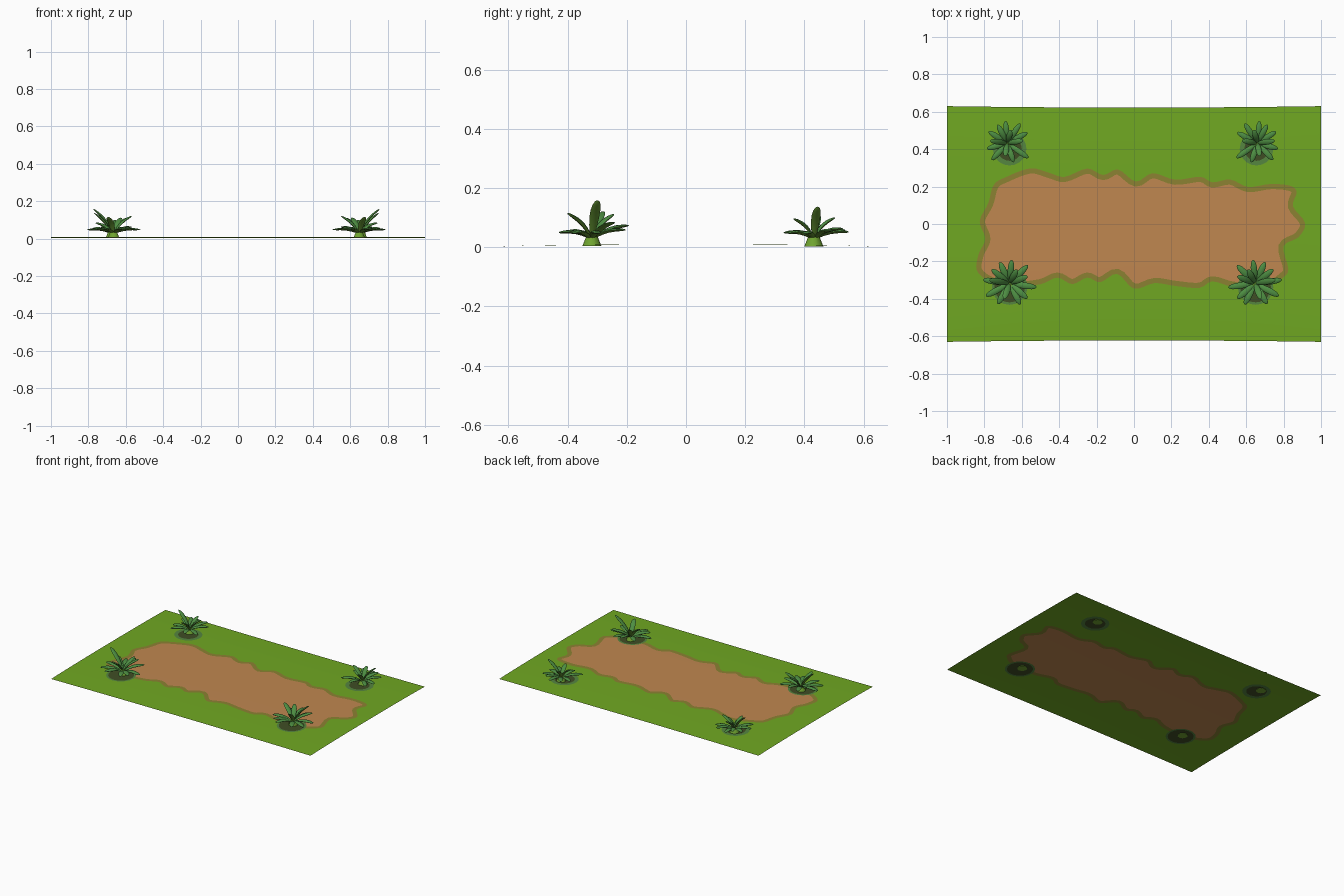
import bpy, bmesh, math
from mathutils import Vector, Matrix
from mathutils.geometry import delaunay_2d_cdt

if "Cube" in bpy.data.objects:
    bpy.data.objects.remove(bpy.data.objects["Cube"])


def material(name, rgb):
    m = bpy.data.materials.new(name)
    m.diffuse_color = (*rgb, 1)
    m.use_nodes = True
    m.node_tree.nodes["Principled BSDF"].inputs["Base Color"].default_value = m.diffuse_color
    return m


GRASS = material("grass green", (0.162, 0.392, 0.016))
DIRT = material("dirt brown", (0.527, 0.242, 0.08))
RIM = material("dirt rim olive", (0.262, 0.223, 0.032))
RING = material("shaded grass", (0.09, 0.235, 0.05))
CORE = material("dark soil", (0.05, 0.075, 0.018))
LEAF = material("leaf green", (0.075, 0.27, 0.055))
UNDER = material("leaf underside", (0.12, 0.28, 0.03))
STEM = material("stem light green", (0.16, 0.37, 0.03))


def height(x, y):
    return 0.003 + 0.007 * max(0, 1 - (y / 0.63) ** 2) ** 0.7 * (1 - 0.15 * x * x)


def finish(bm, name, mats, smooth=None):
    me = bpy.data.meshes.new(name)
    bm.to_mesh(me)
    bm.free()
    for m in mats:
        me.materials.append(m)
    ob = bpy.data.objects.new(name, me)
    bpy.context.collection.objects.link(ob)
    if smooth:
        bpy.ops.object.select_all(action='DESELECT')
        ob.select_set(True)
        bpy.context.view_layer.objects.active = ob
        bpy.ops.object.shade_smooth_by_angle(angle=math.radians(smooth))
    return ob


# Outline of the dirt patch, smoothed, with an inner line for the rim
PTS = [(-.75, .21), (-.69, .25), (-.555, .3), (-.45, .275), (-.37, .255), (-.25, .3),
       (-.165, .265), (-.085, .295), (.01, .23), (.1, .275), (.22, .24), (.355, .255),
       (.42, .225), (.515, .24), (.61, .2), (.73, .215), (.835, .205), (.87, .17),
       (.85, .095), (.915, .005), (.88, -.07), (.8, -.12), (.825, -.24), (.8, -.285),
       (.72, -.33), (.54, -.34), (.42, -.31), (.35, -.345), (.22, -.335), (.11, -.32),
       (0, -.35), (-.09, -.27), (-.18, -.315), (-.25, -.29), (-.33, -.325), (-.41, -.29),
       (-.5, -.325), (-.66, -.34), (-.77, -.31), (-.84, -.25), (-.83, -.16), (-.795, -.08),
       (-.825, .015), (-.78, .11)]


def smooth_loop(pts, n=4):
    p = [Vector(q) for q in pts]
    out = []
    for i in range(len(p)):
        a, b, c, d = (p[(i + k - 1) % len(p)] for k in range(4))
        for j in range(n):
            t = j / n
            out.append(0.5 * (2 * b + (c - a) * t + (2 * a - 5 * b + 4 * c - d) * t * t
                              + (3 * b - a - 3 * c + d) * t ** 3))
    return out


def inset(loop, w):
    out = []
    for i, p in enumerate(loop):
        d = (loop[(i + 2) % len(loop)] - loop[i - 2]).normalized()
        out.append(p + Vector((d.y, -d.x)) * w)   # loop runs clockwise
    return out


def circle(cx, cy, r, n=20):
    return [Vector((cx + r * math.cos(2 * math.pi * i / n),
                    cy + r * math.sin(2 * math.pi * i / n))) for i in range(n)]


def inside(p, loop):
    hit = False
    for i, b in enumerate(loop):
        a = loop[i - 1]
        if (a.y > p.y) != (b.y > p.y) and p.x < (b.x - a.x) * (p.y - a.y) / (b.y - a.y) + a.x:
            hit = not hit
    return hit


# Ground sheet cut along all painted outlines; later regions override earlier ones
outer = smooth_loop(PTS)
regions = [(outer, 1), (inset(outer, 0.028), 2)]
for cx, cy, core, ring in ((-.665, .405, .065, .09), (.655, .405, .065, .09),
                           (-.665, -.34, .082, .095), (.65, -.34, .082, .095)):
    regions += [(circle(cx, cy, ring), 3), (circle(cx, cy, core), 4)]
coords, edges = [], []
border = [Vector((-1 + i / 8, s * 0.63)) for s in (-1, 1) for i in range(17)]
coords += border + [Vector((-1 + i / 8, -0.63 + j * 0.105)) for i in range(17) for j in range(1, 12)]
for loop, _ in regions:
    k, n = len(coords), len(loop)
    coords += loop
    edges += [(k + i, k + (i + 1) % n) for i in range(n)]
vs, _, fs, *_ = delaunay_2d_cdt(coords, edges, [], 0, 1e-5)
bm = bmesh.new()
bv = [bm.verts.new((v.x, v.y * (1 - 0.012 * (1 - v.x ** 2)), height(v.x, v.y))) for v in vs]
for f in fs:
    c = sum((vs[i] for i in f), Vector((0, 0))) / len(f)
    face = bm.faces.new([bv[i] for i in f])
    for loop, idx in regions:
        if inside(c, loop):
            face.material_index = idx
    face.normal_update()
    if face.normal.z < 0:
        face.normal_flip()
finish(bm, "ground", [GRASS, RIM, DIRT, RING, CORE], 40)


# Plants: fleshy leaves around a short stem
def add_leaf(bm, yaw, elev, length, width):
    res = bmesh.ops.create_uvsphere(bm, u_segments=8, v_segments=8, radius=1)
    verts = res["verts"]
    rot = Matrix.Rotation(math.radians(yaw), 3, 'Z') @ Matrix.Rotation(-math.radians(elev), 3, 'Y')
    faces = {f for v in verts for f in v.link_faces}
    for f in faces:
        f.material_index = 1 if f.calc_center_median().x < -0.15 else 0
    for v in verts:
        x, y, z = v.co
        t = (z + 1) / 2
        fat = 0.65 + 0.45 * t
        v.co = rot @ Vector((t * length, -y * width * fat,
                             x * 0.007 * fat + 0.012 * math.sin(math.pi * t)))
        v.co += Vector((0, 0, 0.022))


def plant(name, cx, cy, side, leaves, width):
    bm = bmesh.new()
    for yaw, elev, length in leaves:
        add_leaf(bm, yaw, elev, length, width)
    stem = bmesh.ops.create_cone(bm, cap_ends=True, segments=10, radius1=0.032, radius2=0.018,
                                 depth=0.035, matrix=Matrix.Translation((0, 0, 0.0165)))
    for f in {f for v in stem["verts"] for f in v.link_faces}:
        f.material_index = 2
    for v in bm.verts:
        v.co.x *= side
    bmesh.ops.recalc_face_normals(bm, faces=bm.faces)
    ob = finish(bm, name, [LEAF, UNDER, STEM], 50)
    ob.location = (cx, cy, height(cx, cy) - 0.003)


# yaw, elevation, length; the left plants are mirrored to the right
FRONT = [(-8, 8, .147), (-40, 12, .128), (-63, 10, .128), (-120, 10, .13), (-152, 8, .145),
         (172, 8, .145), (45, 14, .142), (85, 20, .135), (115, 14, .13), (142, 25, .135),
         (22, 42, .14), (-110, 45, .125), (62, 45, .12), (170, 50, .172)]
REAR = [(95, 12, .122), (57, 14, .13), (28, 12, .125), (-35, 10, .14), (-72, 12, .11),
        (-133, 10, .125), (-165, 10, .115), (148, 14, .122), (118, 18, .118),
        (10, 45, .12), (-100, 45, .1), (75, 45, .105), (172, 50, .145)]
for tag, side, fx, rx in (("left", 1, -.665, -.677), ("right", -1, .648, .66)):
    plant("front_" + tag + "_plant", fx, -.318, side, FRONT, 0.019)
    plant("rear_" + tag + "_plant", rx, .432, side, REAR, 0.017)
